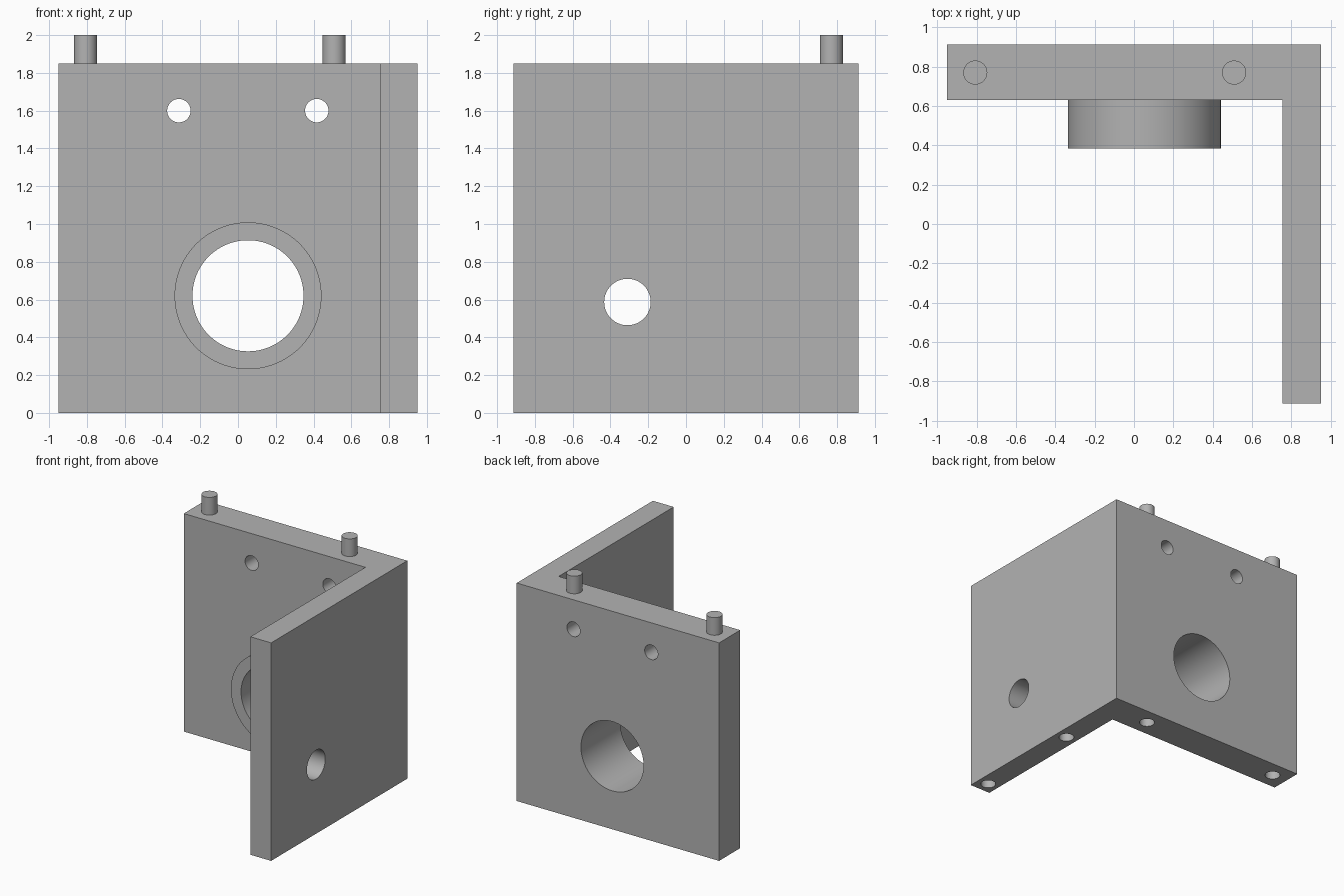
import bpy
import bmesh
from math import radians
from mathutils import Matrix

cube = bpy.data.objects.get("Cube")
if cube:
    bpy.data.objects.remove(cube, do_unlink=True)

# Single machined-metal grey
metal = bpy.data.materials.new("metal_grey")
metal.use_nodes = True
GREY = (0.45, 0.45, 0.45, 1)
metal.diffuse_color = GREY
metal.node_tree.nodes["Principled BSDF"].inputs["Base Color"].default_value = GREY

TURN = {"x": Matrix.Rotation(radians(90), 4, "Y"),
        "y": Matrix.Rotation(radians(90), 4, "X"),
        "z": Matrix.Identity(4)}


def add_object(name, bm):
    mesh = bpy.data.meshes.new(name)
    bm.to_mesh(mesh)
    bm.free()
    mesh.materials.append(metal)
    obj = bpy.data.objects.new(name, mesh)
    bpy.context.collection.objects.link(obj)
    return obj


def cylinder(name, axis, centre, radius, length, sides=64):
    bm = bmesh.new()
    bmesh.ops.create_cone(bm, cap_ends=True, segments=sides, radius1=radius,
                          radius2=radius, depth=length,
                          matrix=Matrix.Translation(centre) @ TURN[axis])
    return add_object(name, bm)


def combine(target, tool, operation):
    mod = target.modifiers.new(operation.title(), "BOOLEAN")
    mod.operation = operation
    mod.solver = "EXACT"
    mod.object = tool
    bpy.context.view_layer.objects.active = target
    bpy.ops.object.modifier_apply(modifier=mod.name)
    bpy.data.objects.remove(tool, do_unlink=True)


def smooth(obj):
    bpy.ops.object.select_all(action="DESELECT")
    obj.select_set(True)
    bpy.context.view_layer.objects.active = obj
    bpy.ops.object.shade_smooth_by_angle(angle=radians(30))


# L-shaped bracket: thick back wall and thinner side wall
HEIGHT = 1.85
outline = [(-0.95, 0.63), (0.755, 0.63), (0.755, -0.913),
           (0.95, -0.913), (0.95, 0.913), (-0.95, 0.913)]
bm = bmesh.new()
base = bm.faces.new([bm.verts.new((x, y, 0)) for x, y in outline])
top = bmesh.ops.extrude_face_region(bm, geom=[base])["geom"]
bmesh.ops.translate(bm, vec=(0, 0, HEIGHT),
                    verts=[v for v in top if isinstance(v, bmesh.types.BMVert)])
bmesh.ops.recalc_face_normals(bm, faces=bm.faces)
bracket = add_object("bracket", bm)

# Round collar on the inner face, bored right through the back wall
combine(bracket, cylinder("collar", "y", (0.053, 0.535, 0.62), 0.389, 0.3, 96), "UNION")
combine(bracket, cylinder("bore", "y", (0.053, 0.65, 0.62), 0.294, 1, 96), "DIFFERENCE")

# Small through holes in the back wall, larger one in the side wall
for x in (-0.313, 0.417):
    combine(bracket, cylinder("bolt_hole", "y", (x, 0.77, 1.6), 0.062, 0.6), "DIFFERENCE")
combine(bracket, cylinder("side_hole", "x", (0.85, -0.31, 0.587), 0.123, 0.6), "DIFFERENCE")

# Blind dowel holes in the underside
for x, y in ((-0.81, 0.77), (0.51, 0.77), (0.853, 0.17), (0.853, -0.81)):
    combine(bracket, cylinder("dowel_hole", "z", (x, y, 0), 0.06, 0.36), "DIFFERENCE")
smooth(bracket)

# Dowel pins standing on the back wall
for side, x in (("right", -0.807), ("left", 0.509)):
    smooth(cylinder(side + "_pin", "z", (x, 0.77, 1.925), 0.061, 0.15))
